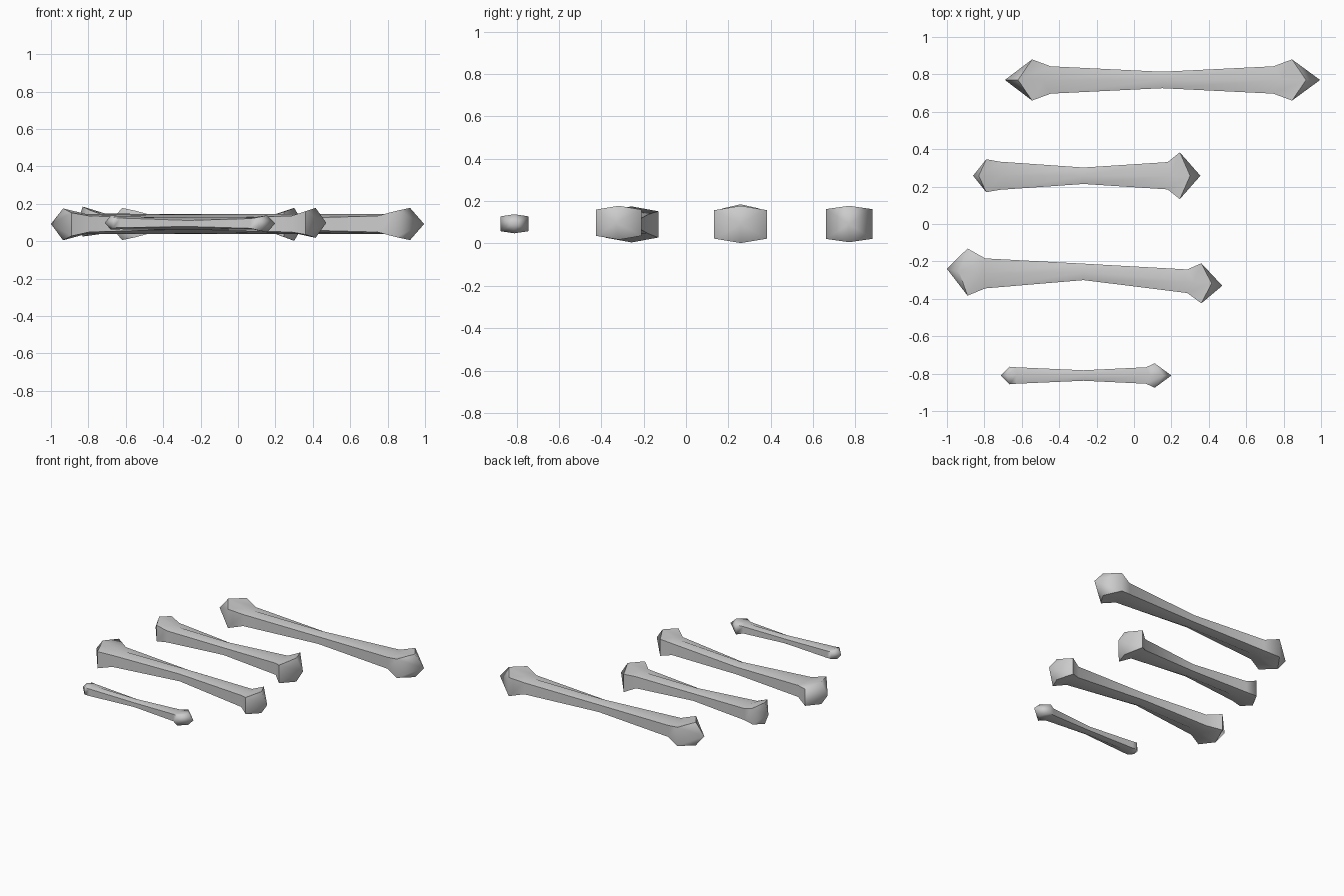
import bpy, bmesh


def bone(name, rings, tip_l, tip_r):
    """Six-sided bone along x.
    Ring: (x of sides, x of ridge, y, z, half width, half height of sides, half height of ridge)"""
    bm = bmesh.new()
    loops = []
    for xs, xr, y, z, w, hs, hr in rings:
        pts = [(xr, y, z + hr), (xs, y + w, z + hs), (xs, y + w, z - hs),
               (xr, y, z - hr), (xs, y - w, z - hs), (xs, y - w, z + hs)]
        loops.append([bm.verts.new(p) for p in pts])
    for a, b in zip(loops, loops[1:]):
        for i in range(6):
            j = (i + 1) % 6
            bm.faces.new((a[i], a[j], b[j], b[i]))
    # pointed ends
    for loop, tip in ((loops[0], tip_l), (loops[-1], tip_r)):
        t = bm.verts.new(tip)
        for i in range(6):
            bm.faces.new((loop[i], loop[(i + 1) % 6], t))
    bmesh.ops.recalc_face_normals(bm, faces=bm.faces)
    for f in bm.faces:
        f.smooth = True
    me = bpy.data.meshes.new(name)
    bm.to_mesh(me)
    bm.free()
    ob = bpy.data.objects.new(name, me)
    bpy.context.collection.objects.link(ob)
    bpy.context.view_layer.objects.active = ob
    ob.select_set(True)
    bpy.ops.object.shade_smooth_by_angle(angle=1.1)
    ob.select_set(False)


Z = 0.092

# long symmetric bone at the back
bone("long_bone", [
    (-0.545, -0.62, 0.77, Z, 0.11, 0.07, 0.086),
    (-0.445, -0.485, 0.77, Z, 0.073, 0.043, 0.053),
    (0.15, 0.15, 0.77, Z, 0.044, 0.027, 0.052),
    (0.745, 0.785, 0.77, Z, 0.073, 0.043, 0.053),
    (0.845, 0.92, 0.77, Z, 0.11, 0.07, 0.086),
], (-0.69, 0.77, Z), (0.995, 0.77, Z))

# short thick bone, left knob raised
bone("short_bone", [
    (-0.79, -0.83, 0.258, 0.105, 0.088, 0.06, 0.08),
    (-0.715, -0.71, 0.258, 0.095, 0.075, 0.043, 0.053),
    (-0.27, -0.27, 0.258, Z, 0.044, 0.027, 0.052),
    (0.18, 0.2, 0.258, Z, 0.073, 0.043, 0.053),
    (0.245, 0.3, 0.258, 0.09, 0.125, 0.067, 0.088),
], (-0.86, 0.258, 0.1), (0.355, 0.258, Z))

# bent bone
bone("bent_bone", [
    (-0.89, -0.935, -0.257, 0.09, 0.126, 0.062, 0.085),
    (-0.795, -0.81, -0.264, Z, 0.08, 0.043, 0.053),
    (-0.27, -0.27, -0.256, Z, 0.044, 0.027, 0.052),
    (0.285, 0.32, -0.306, Z, 0.063, 0.043, 0.053),
    (0.36, 0.415, -0.317, 0.098, 0.107, 0.062, 0.08),
], (-1.0, -0.24, Z), (0.472, -0.33, 0.098))

# small bone at the front
bone("small_bone", [
    (-0.665, -0.68, -0.81, 0.1, 0.047, 0.026, 0.038),
    (-0.63, -0.63, -0.81, 0.098, 0.044, 0.026, 0.034),
    (-0.27, -0.27, -0.81, 0.095, 0.028, 0.016, 0.033),
    (0.065, 0.085, -0.81, 0.095, 0.044, 0.026, 0.033),
    (0.11, 0.155, -0.81, 0.093, 0.066, 0.035, 0.045),
], (-0.712, -0.81, 0.098), (0.2, -0.81, 0.095))
